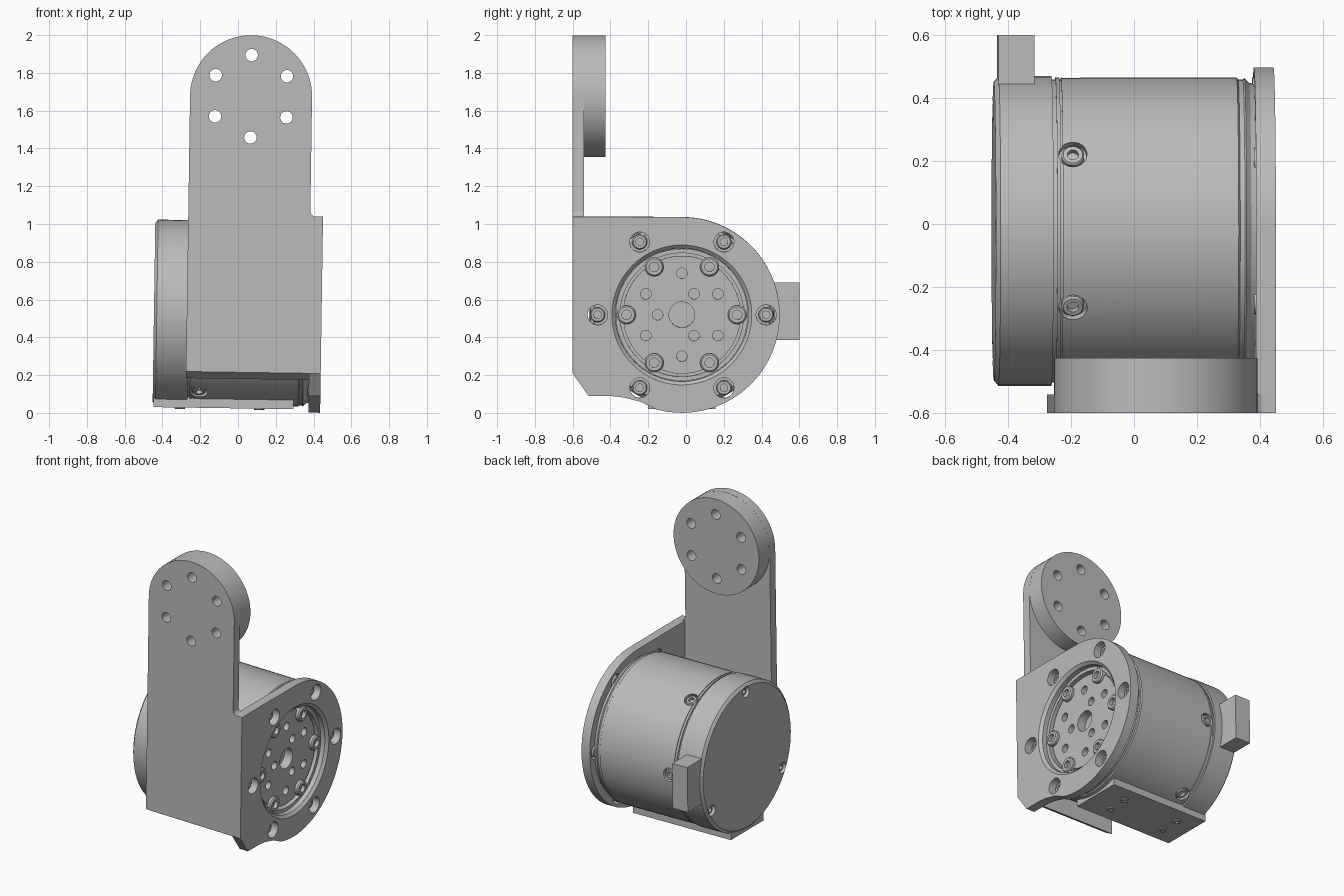
import bpy, bmesh
from math import sin, cos, pi, radians
from mathutils import Vector, Matrix

if "Cube" in bpy.data.objects:
    bpy.data.objects.remove(bpy.data.objects["Cube"])

grey = bpy.data.materials.new("light_grey")
grey.use_nodes = True
grey.diffuse_color = (0.5, 0.5, 0.5, 1)
grey.node_tree.nodes["Principled BSDF"].inputs["Base Color"].default_value = (0.5, 0.5, 0.5, 1)

AXIS = Vector((0, -0.022, 0.525))   # motor axis, along x
X, Y = Vector((1, 0, 0)), Vector((0, 1, 0))
parts = []


def finish(name, bm):
    bmesh.ops.remove_doubles(bm, verts=bm.verts, dist=1e-5)
    bmesh.ops.recalc_face_normals(bm, faces=bm.faces)
    mesh = bpy.data.meshes.new(name)
    bm.to_mesh(mesh)
    bm.free()
    mesh.materials.append(grey)
    obj = bpy.data.objects.new(name, mesh)
    bpy.context.collection.objects.link(obj)
    parts.append(obj)
    return obj


def lathe(name, profile, origin, axis, segs=24):
    """Closed solid of revolution; profile is (height, radius) pairs."""
    bm = bmesh.new()
    place = Matrix.Translation(origin) @ axis.to_track_quat('Z', 'Y').to_matrix().to_4x4()
    rings = []
    for h, r in profile:
        if r == 0:
            rings.append([bm.verts.new(place @ Vector((0, 0, h)))] * segs)
        else:
            rings.append([bm.verts.new(place @ Vector((r * cos(a), r * sin(a), h)))
                          for a in (2 * pi * i / segs for i in range(segs))])
    for lo, hi in zip(rings, rings[1:]):
        for i in range(segs):
            j = (i + 1) % segs
            bm.faces.new(list(dict.fromkeys((lo[i], lo[j], hi[j], hi[i]))))
    return finish(name, bm)


def rod(name, origin, axis, r, lo, hi, segs=24):
    return lathe(name, [(lo, 0), (lo, r), (hi, r), (hi, 0)], origin, axis, segs)


def screw(name, origin, axis, r, h):
    s = r * 0.5
    return lathe(name, [(0, 0), (0, r), (h * 0.8, r), (h, r * 0.85), (h, s), (h * 0.4, s), (h * 0.4, 0)],
                 origin, axis)


def prism(name, outline, to_point, lo, hi):
    bm = bmesh.new()
    a = [bm.verts.new(to_point(u, v, lo)) for u, v in outline]
    b = [bm.verts.new(to_point(u, v, hi)) for u, v in outline]
    bm.faces.new(a)
    bm.faces.new(b)
    for i in range(len(a)):
        j = (i + 1) % len(a)
        bm.faces.new((a[i], a[j], b[j], b[i]))
    return finish(name, bm)


def box(name, lo, hi):
    return prism(name, [(lo[0], lo[1]), (hi[0], lo[1]), (hi[0], hi[1]), (lo[0], hi[1])],
                 lambda u, v, w: (u, v, w), lo[2], hi[2])


def combine(target, others, operation):
    for other in others:
        mod = target.modifiers.new("combine", 'BOOLEAN')
        mod.operation, mod.solver, mod.object = operation, 'EXACT', other
        bpy.context.view_layer.objects.active = target
        bpy.ops.object.modifier_apply(modifier=mod.name)
        parts.remove(other)
        bpy.data.objects.remove(other)


def around(radius, degrees, x=0.0):
    a = radians(degrees)
    return AXIS + Vector((x, radius * cos(a), radius * sin(a)))


def arc(cx, cy, r, start, end, n):
    return [(cx + r * cos(radians(start + (end - start) * i / n)),
             cy + r * sin(radians(start + (end - start) * i / n))) for i in range(n + 1)]


SIX = range(0, 360, 60)

# Bracket: side plate, front plate with neck, and mounting disc
side = [(-0.6, 0.215), (-0.6, 1.045), (-0.3, 1.045)] + arc(AXIS.y, AXIS.z, 0.518, 90, -105, 60)
side += [(-0.24, 0.065), (-0.33, 0.088), (-0.39, 0.095), (-0.515, 0.095)]
bracket = prism("bracket", side, lambda u, v, w: (w, u, v), 0.38, 0.4425)

HUB_X, HUB_Z, HUB_R = 0.052, 1.677, 0.323
front = [(-0.271, 0.18), (0.4425, 0.18), (0.4425, 1.045)]
front += arc(0.405, 1.075, 0.03, 270, 180, 6)
front += arc(HUB_X, HUB_Z, HUB_R, 0, 180, 48)
front_plate = prism("front_plate", front, lambda u, v, w: (u, w, v), -0.6, -0.54)
for v in front_plate.data.vertices:     # sloped lower edge
    if v.co.y < -0.59 and v.co.z < 0.2:
        v.co.z = 0.215
hub = Vector((HUB_X, 0, HUB_Z))
disc = rod("mounting_disc", hub, Y, HUB_R - 0.0005, -0.58, -0.425, 96)
combine(bracket, [front_plate, disc], 'UNION')

cuts = [rod("cut", hub + 0.218 * Vector((cos(radians(a)), 0, sin(radians(a)))), Y, 0.033, -0.7, -0.3)
        for a in range(30, 390, 60)]
cuts += [rod("cut", around(0.446, a), X, 0.053, 0.3, 0.5) for a in SIX]
cuts.append(lathe("cut", [(0.3, 0), (0.3, 0.352), (0.425, 0.352), (0.45, 0.378), (0.5, 0.378), (0.5, 0)],
                  AXIS, X, 96))
combine(bracket, cuts, 'DIFFERENCE')

# Motor: end cap, grooves, body and recessed output face
motor = lathe("motor_body", [
    (-0.445, 0), (-0.445, 0.473), (-0.43, 0.492), (-0.262, 0.492), (-0.262, 0.48),
    (-0.25, 0.48), (-0.25, 0.487), (-0.238, 0.487), (-0.238, 0.482), (-0.232, 0.482),
    (-0.232, 0.487), (0.325, 0.487), (0.33, 0.48), (0.345, 0.48), (0.35, 0.485),
    (0.365, 0.47), (0.381, 0.465), (0.381, 0.35), (0.395, 0.35), (0.395, 0.327),
    (0.355, 0.327), (0.355, 0.312), (0.38, 0.312), (0.38, 0)], AXIS, X, 96)
cuts = [rod("cut", AXIS, X, 0.068, 0.32, 0.5, 32)]
cuts += [rod("cut", around(0.22, a), X, 0.028, 0.34, 0.5, 16) for a in range(30, 390, 60)]
cuts += [rod("cut", around(0.128, a), X, 0.028, 0.34, 0.5, 16) for a in (60, 180, 300)]
cuts += [rod("cut", around(0.44, a), X, 0.036, -0.5, -0.41) for a in (90, 210, 330)]
cuts += [rod("cut", around(0, 0, -0.2), around(1, a) - AXIS, 0.045, 0.46, 0.6) for a in SIX]
combine(motor, cuts, 'DIFFERENCE')

# Screws
for a in SIX:
    screw("output_screw", around(0.293, a, 0.365), X, 0.05, 0.04)
    screw("bracket_screw", around(0.446, a, 0.375), X, 0.04, 0.03)
    out = around(1, a) - AXIS
    screw("body_screw", around(0.45, a, -0.2), out, 0.036, 0.033)
for a in (90, 210, 330):
    screw("cap_screw", around(0.44, a, -0.4), -X, 0.028, 0.03)

# Base pad under the motor, with its screws
box("base_pad", (-0.44, -0.2, 0.024), (0.3, 0.155, 0.08))
for x in (-0.3, 0.12):
    for y in (-0.09, 0.045):
        screw("pad_screw", Vector((x, y, 0.03)), Vector((0, 0, -1)), 0.028, 0.014)

# Cable connector at the back
box("connector", (-0.432, 0.42, 0.38), (-0.318, 0.6, 0.685))

# The whole assembly leans slightly to one side
pivot = Matrix.Translation((0, 0, AXIS.z))
lean = pivot @ Matrix.Rotation(radians(0.85), 4, 'Y') @ pivot.inverted()
bpy.ops.object.select_all(action='DESELECT')
for obj in parts:
    obj.matrix_world = lean
    obj.select_set(True)
bpy.context.view_layer.objects.active = bracket
bpy.ops.object.shade_smooth_by_angle(angle=radians(25))
